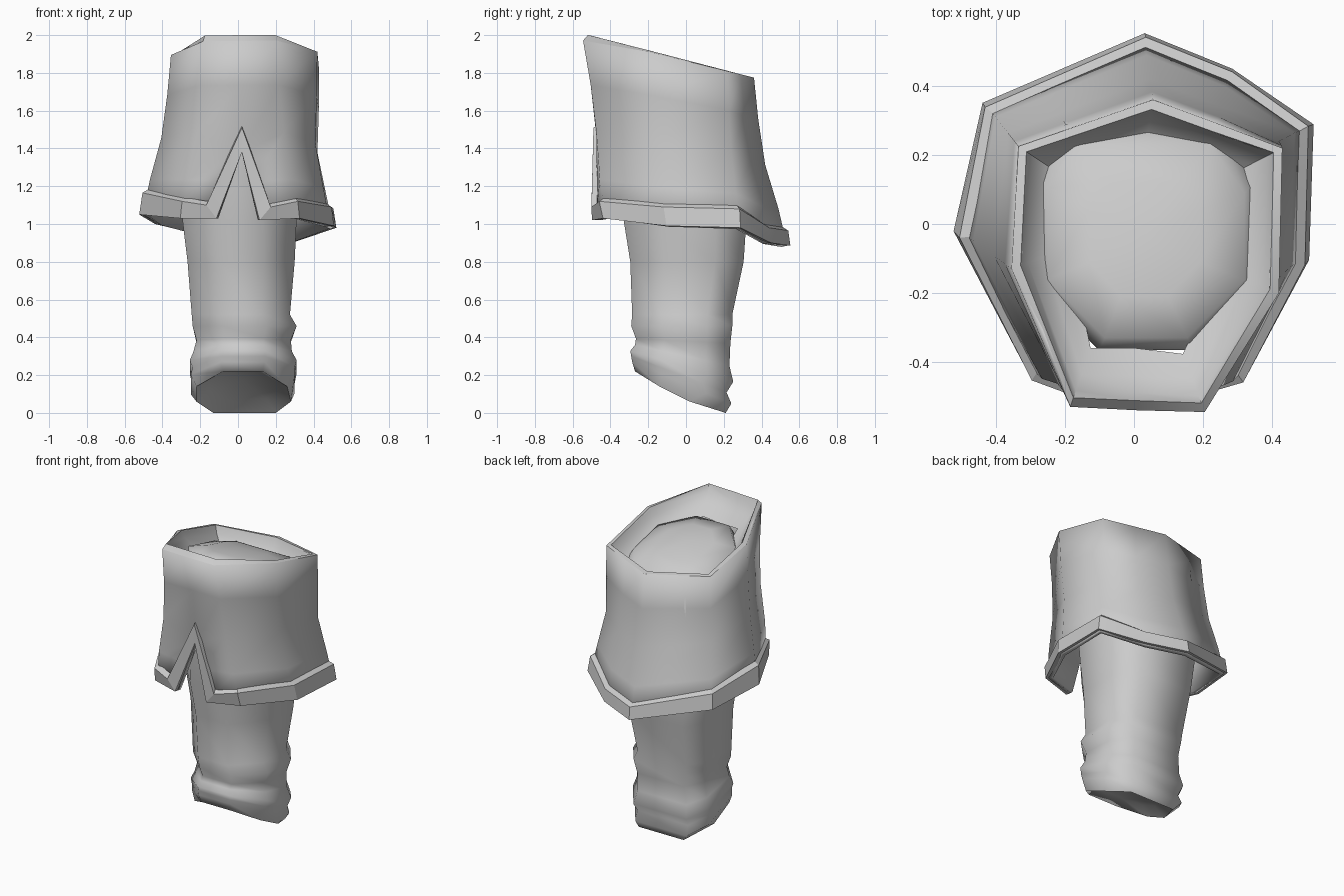
import bpy, bmesh, math
from mathutils import Vector

cube = bpy.data.objects.get("Cube")
if cube:
    bpy.data.objects.remove(cube, do_unlink=True)

grey = bpy.data.materials.new("plain grey")
grey.use_nodes = True
COLOUR = (0.6, 0.6, 0.6, 1)
grey.diffuse_color = COLOUR
grey.node_tree.nodes["Principled BSDF"].inputs["Base Color"].default_value = COLOUR


def loft(name, rings, closed=True, caps=(), angle=80):
    """Skin a list of point rings; caps are (ring index, centre point)."""
    bm = bmesh.new()
    rows = [[bm.verts.new(p) for p in ring] for ring in rings]
    n = len(rows[0])
    for a, b in zip(rows, rows[1:]):
        for i in range(n if closed else n - 1):
            j = (i + 1) % n
            bm.faces.new((a[i], a[j], b[j], b[i]))
    for index, centre in caps:
        c = bm.verts.new(centre)
        for i in range(n):
            bm.faces.new((rows[index][i], rows[index][(i + 1) % n], c))
    bmesh.ops.remove_doubles(bm, verts=bm.verts, dist=0.0005)
    bmesh.ops.recalc_face_normals(bm, faces=bm.faces)
    mesh = bpy.data.meshes.new(name)
    bm.to_mesh(mesh)
    bm.free()
    mesh.materials.append(grey)
    obj = bpy.data.objects.new(name, mesh)
    bpy.context.collection.objects.link(obj)
    bpy.ops.object.select_all(action="DESELECT")
    obj.select_set(True)
    bpy.context.view_layer.objects.active = obj
    bpy.ops.object.shade_smooth_by_angle(angle=math.radians(angle))
    return obj


# Leg shaft: height, tilt, then left/right and front/back extents
SHAFT = [
    (.15, -.42, -.25, .30, -.285, .24),
    (.19, -.38, -.24, .30, -.29, .215),
    (.24, -.30, -.255, .31, -.295, .25),
    (.30, -.22, -.235, .285, -.27, .23),
    (.38, -.05, -.22, .28, -.265, .235),
    (.46, 0, -.24, .31, -.29, .245),
    (.52, 0, -.245, .275, -.285, .245),
    (.80, 0, -.267, .30, -.295, .305),
    (1.02, 0, -.294, .31, -.33, .32),
    (1.40, 0, -.30, .33, -.35, .31),
    (1.72, -.24, -.29, .36, -.365, .29),
    (1.79, -.24, -.25, .32, -.33, .23),
    (1.825, -.24, -.13, .19, -.21, .12),
]
SECTION = [(.65, 1), (1, .5), (1, -.4), (.42, -1), (-.42, -1), (-1, -.4), (-1, .55), (-.72, 1)]
# Sole outline, slanting from the toe down to a narrow heel
SOLE = [(.20, .21, 0), (.28, .02, .06), (.26, -.14, .14), (.13, -.27, .22),
        (-.08, -.27, .22), (-.22, -.14, .14), (-.22, .02, .06), (-.13, .21, 0)]


def shaft_ring(z, tilt, x0, x1, y0, y1):
    ring = []
    for u, v in SECTION:
        x = (x0 + x1) / 2 + u * (x1 - x0) / 2
        y = (y0 + y1) / 2 + v * (y1 - y0) / 2
        ring.append((x, y, z + tilt * y))
    return ring


# The sole is dished and the top end is domed
sole = [Vector(p) for p in SOLE]
sole_centre = Vector((.03, .01, .15))
dish = [p.lerp(sole_centre, .3) + Vector((0, 0, .03)) for p in sole]
loft("leg_shaft", [dish, sole] + [shaft_ring(*r) for r in SHAFT],
     caps=[(0, sole_centre + Vector((0, 0, .02))), (-1, (.03, -.04, 1.85))])

# Cuff: hem and rim corners, from one side of the front slit to the other
HEM = [(-.11, -.48, 1.03), (-.295, -.42, 1.03), (-.505, -.02, 1.05), (-.425, .34, 1.0),
       (.03, .535, .885), (.275, .435, .90), (.505, .28, .98), (.49, -.10, .99),
       (.315, -.425, 1.03), (.11, -.48, 1.02)]
RIM = [(.01, -.54), (-.185, -.53), (-.355, -.13), (-.335, .225), (.055, .36),
       (.24, .292), (.43, .22), (.42, -.20), (.205, -.545), (.01, -.54)]
APEX = Vector((.02, -.465, 1.38))
# The front edge of the rim dips, so that the lip above it is bevelled
rim = [Vector((x, y, 1.868 - .244 * y - (.03 if y < -.5 else .005))) for x, y in RIM]
hem = [Vector(p) for p in HEM]


def cuff_ring(t, spread, pinch):
    """Ring between rim (t=0) and hem (t=1), pinched in on the left side."""
    ring = []
    for r, h in zip(rim, hem):
        p = r.lerp(h, spread)
        p.z = r.z + (h.z - r.z) * t
        if r.x > .4:
            p.x -= pinch
        ring.append(p)
    return ring


upper = cuff_ring(.25, .13, .012)
middle = cuff_ring(.52, .34, .035)
lower = cuff_ring(.78, .74, .02)
for i in (1, -2):
    upper[i].y += .025
    middle[i].y += .03
upper[0] = upper[-1] = Vector((.015, -.495, upper[0].z))
middle[0] = middle[-1] = APEX
for i in (0, -1):
    lower[i] = APEX.lerp(hem[i], .45)
cuff = loft("flared_cuff", [rim, upper, middle, lower, hem], closed=False)

# Thickness is turned inwards so that the outline stays put
solid = cuff.modifiers.new("cloth thickness", "SOLIDIFY")
solid.thickness = .03
solid.offset = -1


# Raised trim that runs round the hem and up both sides of the slit
def outward(p, amount):
    d = Vector((p.x, p.y, 0)).normalized()
    return p + d * amount


TOP_RISE = [.07, .09, .115, .10, .08, .08, .10, .10, .09, .07]
path_low = [APEX] + hem + [APEX]
path_high = []
for p, q, rise in zip(hem, lower, TOP_RISE):
    top = p.lerp(q, rise / (q.z - p.z))
    top.z = p.z + rise
    path_high.append(top)
path_high[0].x = -.16
path_high[-1].x = .165
peak = APEX + Vector((0, 0, .13))
path_high = [peak] + path_high + [peak]
section = [
    [outward(p, -.015) for p in path_low],
    [outward(p, .018) for p in path_low],
    [outward(p, .025) for p in path_high],
    [outward(p, -.008) + Vector((0, 0, .02)) for p in path_high],
]
loft("hem_trim", section + section[:1], closed=False, angle=25)

# Lining: bevelled lip, then a wall that slopes in to meet the domed end
lining = [rim[:-1]]
for inset, drop in ((.028, 0), (.05, .05), (.10, .10), (.18, .15)):
    ring = []
    for (x, y), p in zip(RIM[:-1], rim):
        q = outward(p, -inset)
        q.z = 1.868 - .244 * y - drop
        ring.append(q)
    lining.append(ring)
loft("cuff_lining", lining, angle=50)
